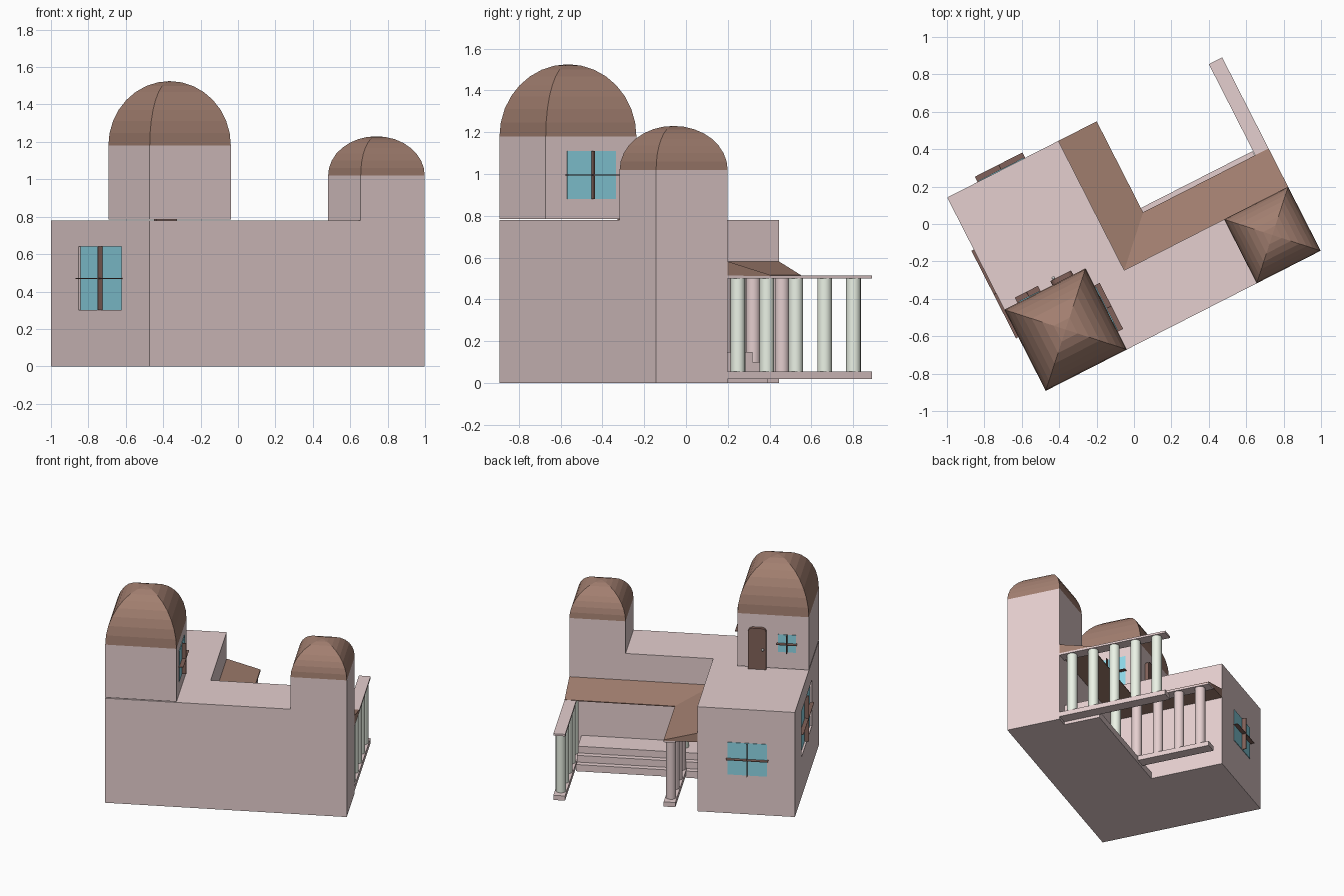
import bpy, bmesh, math
from mathutils import Matrix, Vector

if "Cube" in bpy.data.objects:
    bpy.data.objects.remove(bpy.data.objects["Cube"])

# The house is laid out in its own u/v plan, then turned 27 degrees
PLACE = Matrix.Translation((-0.472, -0.892, 0)) @ Matrix.Rotation(math.radians(27), 4, 'Z')
W, D, H = 1.65, 1.16, 0.78          # overall plan and roof height
WING, DEEP = 0.667, 0.384           # wing width, front block depth


def material(name, rgb):
    m = bpy.data.materials.new(name)
    m.diffuse_color = (*rgb, 1)
    m.use_nodes = True
    m.node_tree.nodes["Principled BSDF"].inputs["Base Color"].default_value = m.diffuse_color
    return m


PINK = material("pink_plaster", (0.78, 0.62, 0.62))
BROWN = material("brown_roof", (0.36, 0.21, 0.16))
DARK = material("dark_wood", (0.22, 0.12, 0.10))
TEAL = material("teal_glass", (0.27, 0.68, 0.80))
GREEN = material("pale_green", (0.83, 0.89, 0.79))
WHITE = material("white_metal", (0.9, 0.9, 0.9))


def finish(name, bm, mat):
    bmesh.ops.recalc_face_normals(bm, faces=bm.faces[:])
    bm.transform(PLACE)
    me = bpy.data.meshes.new(name)
    bm.to_mesh(me)
    bm.free()
    me.materials.append(mat)
    ob = bpy.data.objects.new(name, me)
    bpy.context.collection.objects.link(ob)
    return ob


def prism(name, pts, move, mat):
    """Extrude a closed 3D outline by a vector."""
    bm = bmesh.new()
    f = bm.faces.new([bm.verts.new(p) for p in pts])
    r = bmesh.ops.extrude_face_region(bm, geom=[f])
    bmesh.ops.translate(bm, vec=move, verts=[v for v in r["geom"] if isinstance(v, bmesh.types.BMVert)])
    return finish(name, bm, mat)


def box(name, u0, u1, v0, v1, z0, z1, mat):
    return prism(name, [(u0, v0, z0), (u1, v0, z0), (u1, v1, z0), (u0, v1, z0)], (0, 0, z1 - z0), mat)


def cylinder(name, u, v, z0, z1, r, mat):
    bm = bmesh.new()
    bmesh.ops.create_cone(bm, cap_ends=True, segments=16, radius1=r, radius2=r, depth=z1 - z0,
                          matrix=Matrix.Translation((u, v, (z0 + z1) / 2)))
    for f in bm.faces:
        f.smooth = len(f.verts) == 4
    return finish(name, bm, mat)


def dome(name, u0, v0, side, z, height, rings=8):
    """Four-sided dome with a quarter-round profile."""
    bm = bmesh.new()
    h = side / 2
    loops = []
    for i in range(rings):
        a = math.pi / 2 * i / rings
        s = h * math.cos(a)
        loops.append([bm.verts.new((u0 + h + x * s, v0 + h + y * s, z + height * math.sin(a)))
                      for x, y in ((-1, -1), (1, -1), (1, 1), (-1, 1))])
    top = bm.verts.new((u0 + h, v0 + h, z + height))
    bm.faces.new(loops[0][::-1])
    for k in range(4):
        n = (k + 1) % 4
        for a, b in zip(loops, loops[1:]):
            bm.faces.new((a[k], a[n], b[n], b[k]))
        bm.faces.new((loops[-1][k], loops[-1][n], top))
    return finish(name, bm, BROWN)


def window(name, axis, plane, out, a0, a1, z0, z1):
    """Glass pane with thin crossed fins; axis is the wall's facing direction."""
    def part(n, d, p0, p1, q0, q1, mat):
        lo, hi = sorted((plane, plane + out * d))
        if axis == 'u':
            box(n, lo, hi, p0, p1, q0, q1, mat)
        else:
            box(n, p0, p1, lo, hi, q0, q1, mat)
    am, zm, t = (a0 + a1) / 2, (z0 + z1) / 2, 0.002
    part(name + "_glass", 0.004, a0, a1, z0, z1, TEAL)
    part(name + "_upright", 0.032, am - t, am + t, z0, z1, DARK)
    part(name + "_crossbar", 0.032, a0 - 0.008, a1 + 0.008, zm - t, zm + t, DARK)


# Main L-shaped block with a recess for the side window
body = prism("main_block", [(0, 0, 0), (W, 0, 0), (W, DEEP, 0), (WING, DEEP, 0), (WING, D, 0), (0, D, 0)],
             (0, 0, H), PINK)
cutter = box("window_cutter", -0.1, 0.02, 0.33, 0.84, 0.30, 0.64, PINK)
cutter.hide_render = True
cutter.hide_viewport = True
cut = body.modifiers.new("window_recess", 'BOOLEAN')
cut.operation = 'DIFFERENCE'
cut.object = cutter

# Towers and domes
T = 0.487
box("large_tower", 0, T, 0, T, 0.786, 1.18, PINK)
dome("large_dome", 0, 0, T, 1.18, 0.345)
box("small_tower", W - DEEP, W, 0, DEEP, H, 1.02, PINK)
dome("small_dome", W - DEEP, 0, DEEP, 1.02, 0.21)

# Sloping porch roof, mitred at the inner corner
bm = bmesh.new()
e = 0.23
inner = [(WING, D), (WING, DEEP), (W, DEEP)]
outer = [(WING + e, D), (WING + e, DEEP + e), (W, DEEP + e)]
it = [bm.verts.new((*p, 0.582)) for p in inner]
ib = [bm.verts.new((*p, 0.515)) for p in inner]
ot = [bm.verts.new((*p, 0.517)) for p in outer]
ob_ = [bm.verts.new((*p, 0.511)) for p in outer]
for i in range(2):
    for a, b in ((it, ot), (ot, ob_), (ob_, ib), (ib, it)):
        bm.faces.new((a[i], a[i + 1], b[i + 1], b[i]))
for i in (0, 2):
    bm.faces.new((it[i], ot[i], ob_[i], ib[i]))
finish("porch_roof", bm, BROWN)

# Porch floor and steps
for i, (v1, z1) in enumerate(((0.56, 0.15), (0.60, 0.10), (0.64, 0.05))):
    box("porch_step_%d" % (i + 1), WING, W - 0.083, DEEP, v1, 0, z1, PINK)

# Two colonnades: rails with five columns each
for side, u0 in (("outer", W - 0.08), ("inner", WING + e - 0.08)):
    box(side + "_bottom_rail", u0, u0 + 0.08, DEEP, D, 0.02, 0.055, PINK)
    box(side + "_top_rail", u0, u0 + 0.08, DEEP, D, 0.50, 0.515, PINK)
    for i in range(5):
        mat = GREEN if side == "outer" or i == 0 else PINK
        cylinder("%s_column_%d" % (side, i + 1), u0 + 0.04, 0.46 + 0.155 * i, 0.055, 0.50, 0.035, mat)

# Windows
window("tower_side_window", 'u', T, 1, 0.115, 0.375, 0.88, 1.11)
window("tower_back_window", 'v', T, 1, 0.087, 0.21, 0.91, 1.04)
window("wing_back_window", 'v', D, 1, 0.19, 0.46, 0.29, 0.53)
window("wing_side_window", 'u', 0.018, -1, 0.33, 0.84, 0.30, 0.64)

# Tower door with rounded top corners, and its knob
du0, du1, dz, r = 0.288, 0.413, 1.085, 0.03
door = [(du0, T, 0.776), (du1, T, 0.776)]
for c, start in ((du1 - r, 0), (du0 + r, 90)):
    for k in range(5):
        a = math.radians(start + 22.5 * k)
        door.append((c + r * math.cos(a), T, dz - r + r * math.sin(a)))
prism("tower_door", door, (0, 0.025, 0), DARK)
bm = bmesh.new()
bmesh.ops.create_uvsphere(bm, u_segments=10, v_segments=6, radius=0.009,
                          matrix=Matrix.Translation((0.31, T + 0.032, 0.93)))
finish("door_knob", bm, WHITE)
